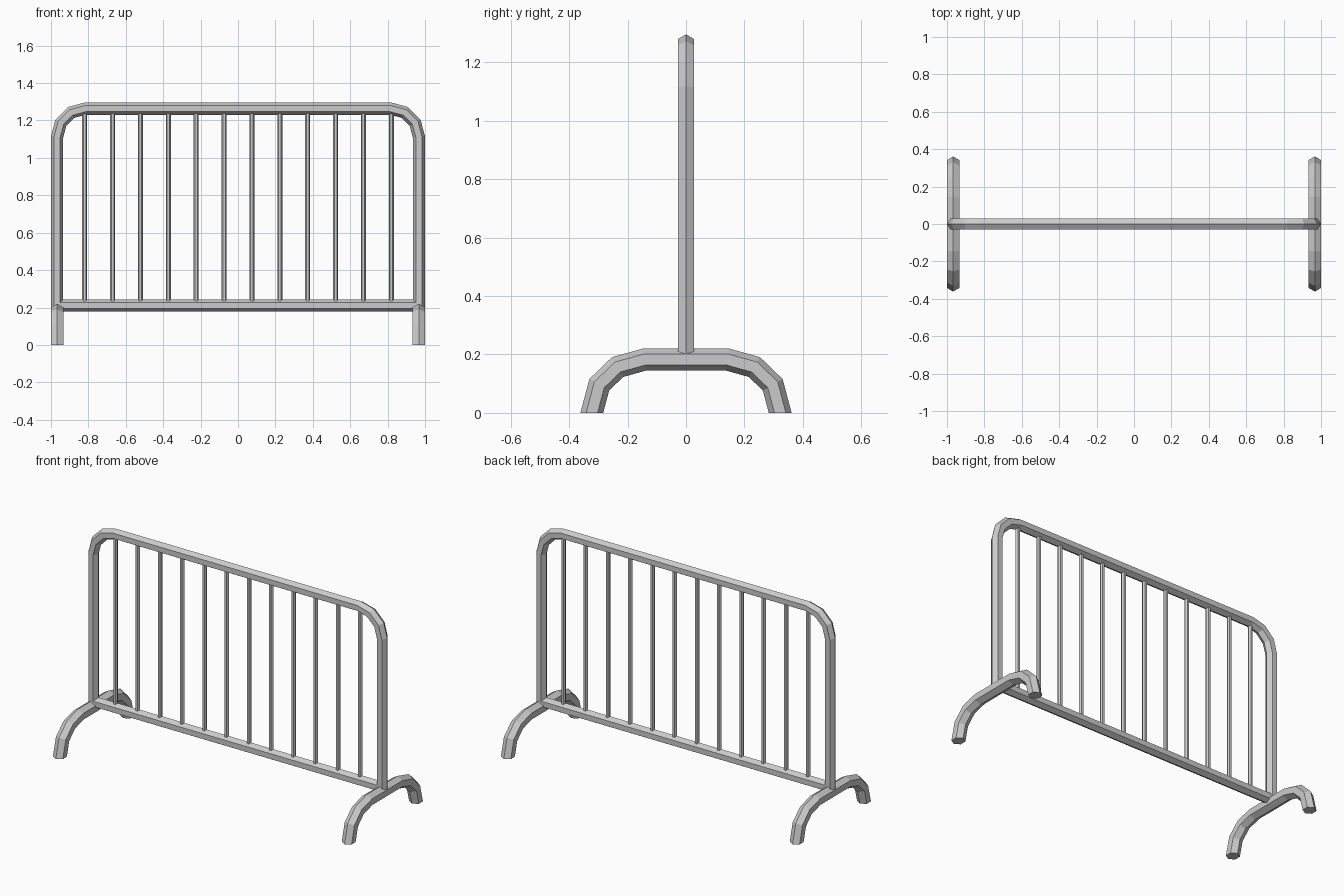
import bpy, bmesh, math
from mathutils import Vector

if "Cube" in bpy.data.objects:
    bpy.data.objects.remove(bpy.data.objects["Cube"])


def sweep(name, path, side, radius, cut_floor=False):
    """Hexagonal tube along a planar path with mitred corners; side is the plane's normal."""
    pts = [Vector(p) for p in path]
    side = Vector(side)
    bm = bmesh.new()
    rings = []
    for i, p in enumerate(pts):
        d_in = (p - pts[max(i - 1, 0)]).normalized()
        d_out = (pts[min(i + 1, len(pts) - 1)] - p).normalized()
        tangent = (d_in + d_out).normalized()
        ref = d_out if i == 0 else d_in
        mitre = tangent.cross(side) / tangent.dot(ref)
        ring = []
        for k in range(6):
            a = k * math.pi / 3
            ring.append(bm.verts.new(p + radius * (mitre * math.cos(a) + side * math.sin(a))))
        rings.append(ring)
    for a, b in zip(rings, rings[1:]):
        for k in range(6):
            n = (k + 1) % 6
            bm.faces.new((a[k], a[n], b[n], b[k]))
    bm.faces.new(rings[0])
    bm.faces.new(rings[-1])
    if cut_floor:
        bmesh.ops.bisect_plane(bm, geom=bm.verts[:] + bm.edges[:] + bm.faces[:],
                               plane_co=(0, 0, 0), plane_no=(0, 0, 1), clear_inner=True)
        bmesh.ops.holes_fill(bm, edges=[e for e in bm.edges if e.is_boundary], sides=0)
    bmesh.ops.recalc_face_normals(bm, faces=bm.faces[:])
    mesh = bpy.data.meshes.new(name)
    bm.to_mesh(mesh)
    bm.free()
    obj = bpy.data.objects.new(name, mesh)
    bpy.context.collection.objects.link(obj)
    return obj


POST_X = 0.967
TUBE_R = 0.0325

# Outer frame: two posts joined by a top rail with rounded corners
bend = 0.15
half = [(POST_X, 0, 0.18)]
for deg in (0, 30, 60, 90):
    a = math.radians(deg)
    half.append((POST_X - bend + bend * math.cos(a), 0, 1.113 + bend * math.sin(a)))
sweep("outer_frame", half + [(-x, y, z) for x, y, z in reversed(half)], (0, 1, 0), TUBE_R)

# Bottom rail
sweep("bottom_rail", [(-0.955, 0, 0.21), (0.955, 0, 0.21)], (0, 1, 0), TUBE_R)

# Vertical bars
for i in range(12):
    x = -0.82 + i * 1.64 / 11
    sweep(f"bar_{i + 1}", [(x, 0, 0.22), (x, 0, 1.25)], (0, 1, 0), 0.0135)

# Arched feet, cut flat at the floor
arch = [(0.348, -0.097), (0.297, 0.096), (0.234, 0.157), (0.142, 0.1825)]
for label, x in (("left", -POST_X), ("right", POST_X)):
    path = [(x, y, z) for y, z in arch] + [(x, -y, z) for y, z in reversed(arch)]
    sweep(f"{label}_foot", path, (1, 0, 0), 0.0378, cut_floor=True)
